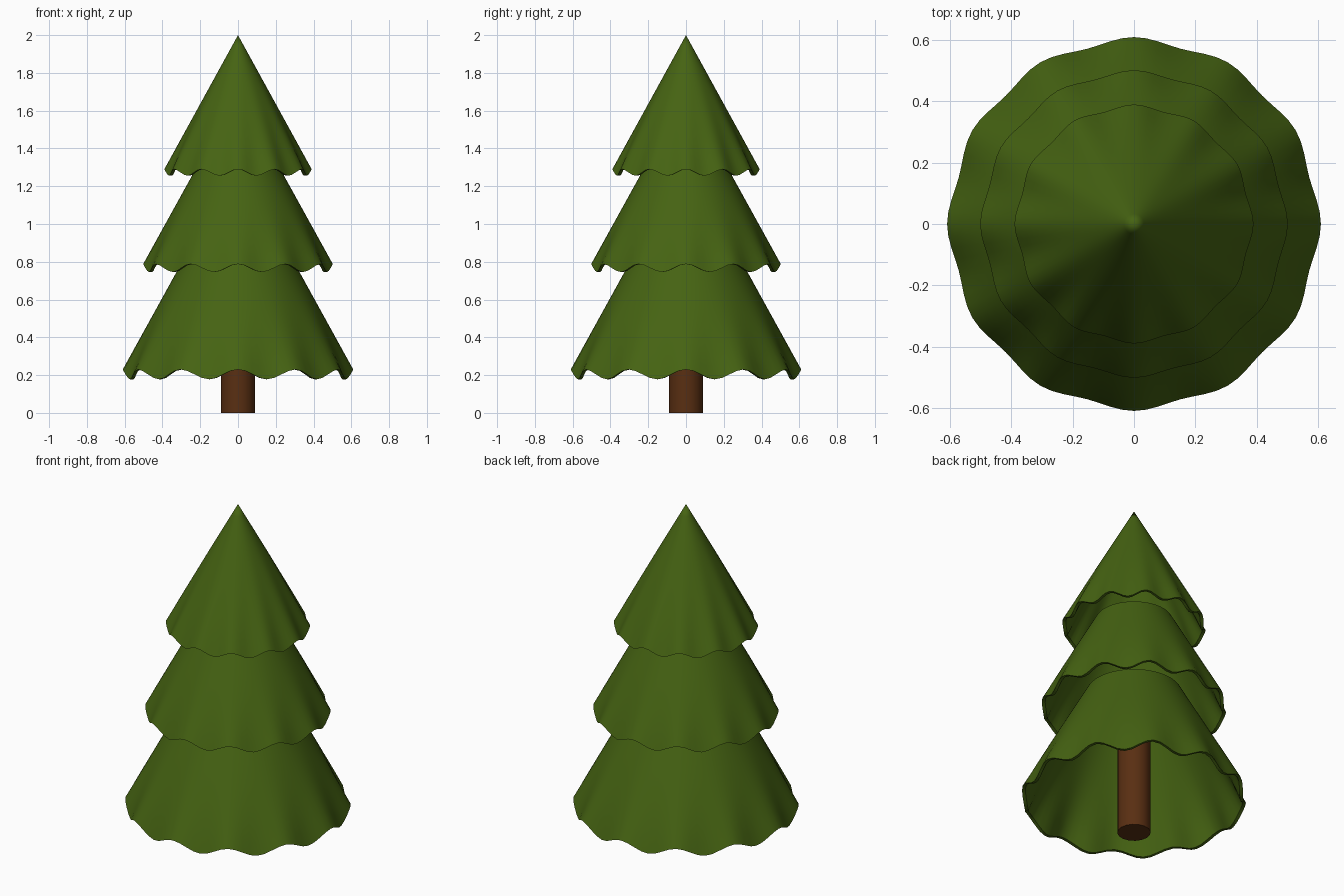
import bpy, bmesh
from math import sin, cos, pi

if "Cube" in bpy.data.objects:
    bpy.data.objects.remove(bpy.data.objects["Cube"])


def material(name, color):
    m = bpy.data.materials.new(name)
    m.diffuse_color = color
    m.use_nodes = True
    m.node_tree.nodes["Principled BSDF"].inputs["Base Color"].default_value = m.diffuse_color
    return m


def finish(bm, name, mat):
    bmesh.ops.recalc_face_normals(bm, faces=bm.faces)
    me = bpy.data.meshes.new(name)
    bm.to_mesh(me)
    bm.free()
    me.materials.append(mat)
    ob = bpy.data.objects.new(name, me)
    bpy.context.collection.objects.link(ob)
    bpy.ops.object.select_all(action='DESELECT')
    bpy.context.view_layer.objects.active = ob
    ob.select_set(True)
    bpy.ops.object.shade_smooth_by_angle(angle=0.7)
    return ob


def tier(name, top_z, top_r, rim_z, rim_r, drop, tuck, mat, waves=12, seg=96, rows=12, wall=0.018):
    """Thin conical skirt with a scalloped rim; the ripple fades out upward."""
    bm = bmesh.new()

    def ring(t, inset):
        vs = []
        for i in range(seg):
            a = 2 * pi * i / seg
            w = (1 - cos(waves * a)) / 2 * t ** 4      # 0 at crests, 1 at troughs
            r = max(top_r + (rim_r - top_r) * t - tuck * w - inset, 0.002)
            z = top_z + (rim_z - top_z) * t - drop * w
            vs.append(bm.verts.new((r * cos(a), r * sin(a), z)))
        return vs

    start = 0 if top_r > 0.05 else 1
    outer = [ring(k / rows, 0) for k in range(start, rows + 1)]
    inner = [ring(k / rows, wall) for k in range(start, rows + 1)]
    loops = outer + inner[::-1]
    for a, b in zip(loops, loops[1:]):
        for i in range(seg):
            j = (i + 1) % seg
            bm.faces.new((a[i], a[j], b[j], b[i]))
    if start:
        # pointed tip, outside and inside
        for loop, z in ((outer[0], top_z), (inner[0], top_z - wall * 1.8)):
            tip = bm.verts.new((0, 0, z))
            for i in range(seg):
                bm.faces.new((loop[i], loop[(i + 1) % seg], tip))
    else:
        # open collar at the top
        for i in range(seg):
            j = (i + 1) % seg
            bm.faces.new((outer[0][i], outer[0][j], inner[0][j], inner[0][i]))
    return finish(bm, name, mat)


green = material("needles", (0.06, 0.125, 0.006, 1))
brown = material("bark", (0.10, 0.028, 0.006, 1))

# foliage tiers
tier("lower_foliage", 0.87, 0.257, 0.23, 0.61, 0.052, 0.018, green)
tier("middle_foliage", 1.32, 0.208, 0.788, 0.502, 0.042, 0.014, green)
tier("upper_foliage", 2.0, 0.0, 1.29, 0.39, 0.034, 0.012, green)

# trunk
bm = bmesh.new()
bmesh.ops.create_cone(bm, cap_ends=True, segments=16, radius1=0.09, radius2=0.09, depth=0.88)
bmesh.ops.translate(bm, verts=bm.verts, vec=(0, 0, 0.44))
finish(bm, "trunk", brown)
